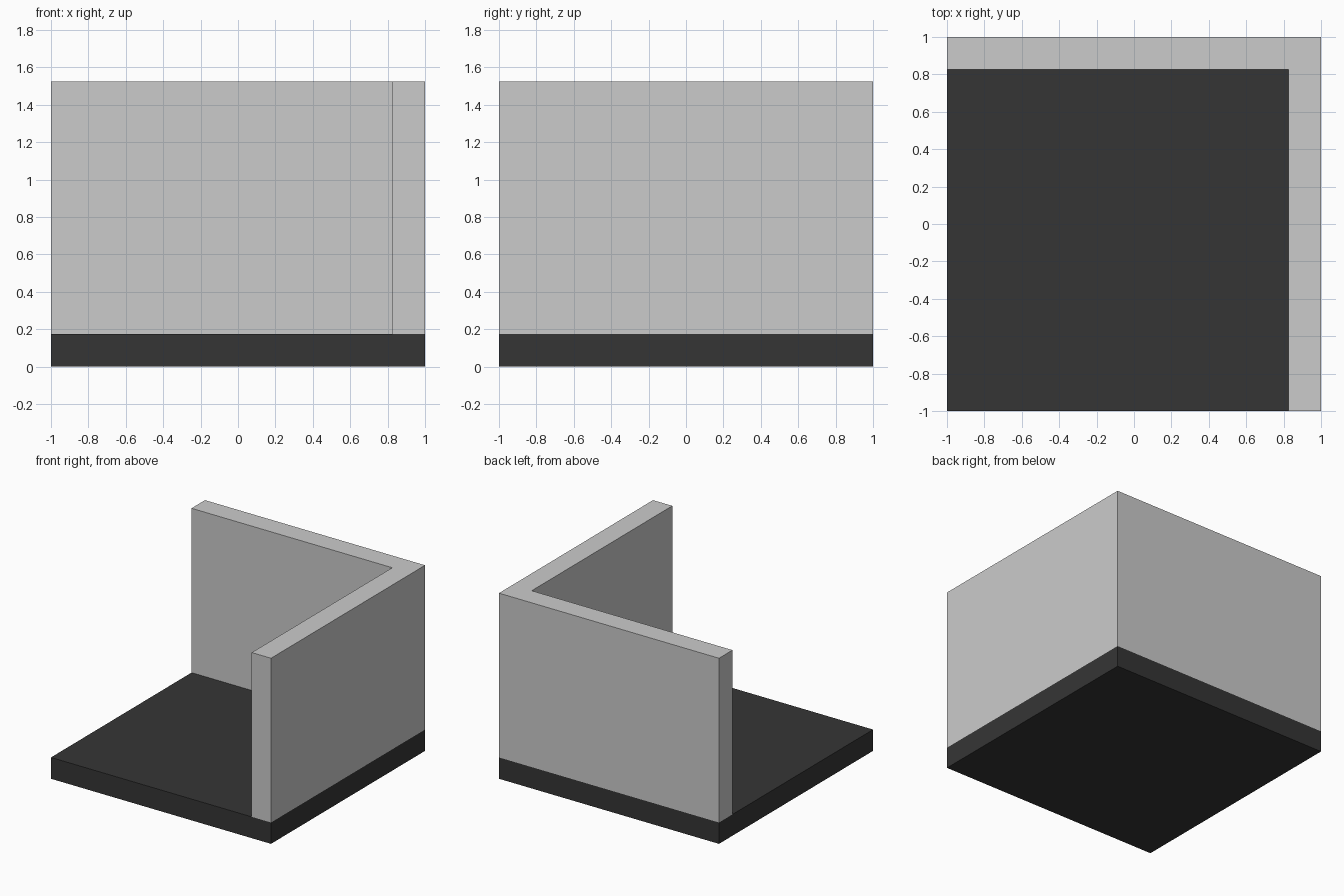
import bpy
import bmesh

if "Cube" in bpy.data.objects:
    bpy.data.objects.remove(bpy.data.objects["Cube"])

FLOOR_TOP, WALL_TOP, INNER = 0.175, 1.525, 0.825


def extruded(name, outline, z0, z1):
    """Make a closed prism from an xy outline (counter-clockwise)."""
    bm = bmesh.new()
    base = bm.faces.new([bm.verts.new((x, y, z0)) for x, y in outline])
    ext = bmesh.ops.extrude_face_region(bm, geom=[base], use_keep_orig=True)
    top = [v for v in ext["geom"] if isinstance(v, bmesh.types.BMVert)]
    bmesh.ops.translate(bm, verts=top, vec=(0, 0, z1 - z0))
    bmesh.ops.recalc_face_normals(bm, faces=bm.faces)
    mesh = bpy.data.meshes.new(name)
    bm.to_mesh(mesh)
    bm.free()
    obj = bpy.data.objects.new(name, mesh)
    bpy.context.collection.objects.link(obj)
    return obj


# Dark floor slab
floor = extruded("floor", [(-1, -1), (1, -1), (1, 1), (-1, 1)], 0, FLOOR_TOP)
dark = bpy.data.materials.new("dark_floor")
dark.diffuse_color = (0.036, 0.036, 0.036, 1)
dark.use_nodes = True
dark.node_tree.nodes["Principled BSDF"].inputs["Base Color"].default_value = dark.diffuse_color
floor.data.materials.append(dark)

# L-shaped corner wall along the back and right edges
extruded("corner_wall",
         [(1, -1), (1, 1), (-1, 1), (-1, INNER), (INNER, INNER), (INNER, -1)],
         FLOOR_TOP, WALL_TOP)
